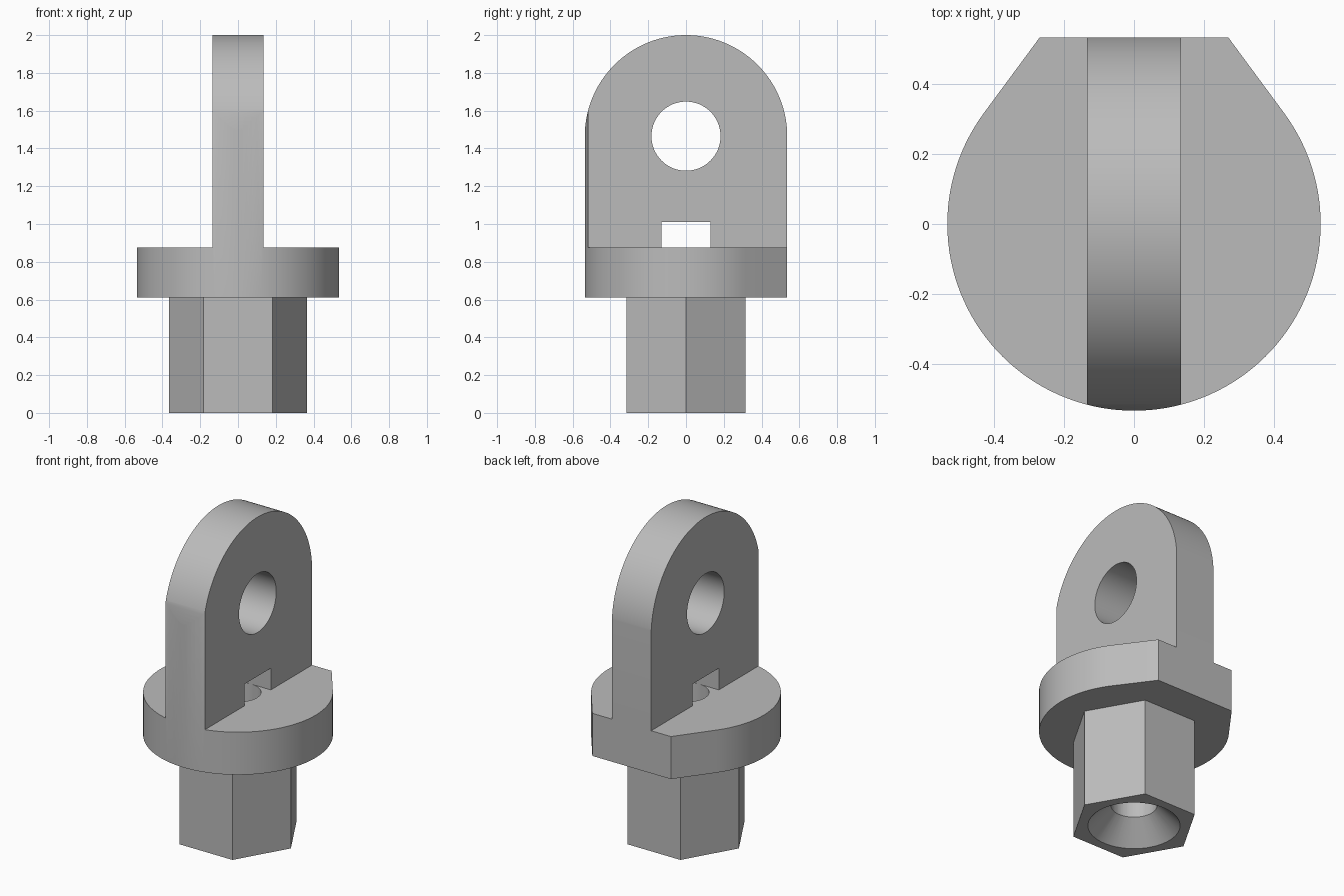
import bpy, bmesh
from math import sin, cos, pi, atan2, radians
from mathutils import Matrix, Vector

R = 0.535            # flange radius
TAB = 0.135          # half thickness of the upright tab
Z_FLANGE, Z_SHOULDER, Z_TOP = 0.61, 0.875, 2.0
HOLE_Z = Z_TOP - R
BORE = 0.13

cube = bpy.data.objects.get("Cube")
if cube:
    bpy.data.objects.remove(cube, do_unlink=True)

grey = bpy.data.materials.new("plain grey")
grey.use_nodes = True
colour = (0.5, 0.5, 0.5, 1)
grey.diffuse_color = colour
grey.node_tree.nodes["Principled BSDF"].inputs["Base Color"].default_value = colour


def arc(radius, start, end, steps, cx=0, cy=0):
    angles = [start + (end - start) * i / steps for i in range(steps + 1)]
    return [(cx + radius * cos(a), cy + radius * sin(a)) for a in angles]


def prism(name, outline, low, high, along_x=False):
    """Extrude a flat outline along z, or a (y, z) outline along x."""
    bm = bmesh.new()
    place = (lambda p: (low, p[0], p[1])) if along_x else (lambda p: (p[0], p[1], low))
    face = bm.faces.new([bm.verts.new(place(p)) for p in outline])
    shift = Vector((high - low, 0, 0)) if along_x else Vector((0, 0, high - low))
    top = bmesh.ops.extrude_face_region(bm, geom=[face])["geom"]
    bmesh.ops.translate(bm, vec=shift, verts=[v for v in top if isinstance(v, bmesh.types.BMVert)])
    return finish(name, bm)


def finish(name, bm):
    bmesh.ops.recalc_face_normals(bm, faces=bm.faces)
    mesh = bpy.data.meshes.new(name)
    bm.to_mesh(mesh)
    bm.free()
    mesh.materials.append(grey)
    obj = bpy.data.objects.new(name, mesh)
    bpy.context.collection.objects.link(obj)
    return obj


def box(name, x, y, z):
    return prism(name, [(x[0], y[0]), (x[1], y[0]), (x[1], y[1]), (x[0], y[1])], *z)


def cone(name, r_low, r_high, low, high):
    bm = bmesh.new()
    bmesh.ops.create_cone(bm, cap_ends=True, segments=64, radius1=r_low, radius2=r_high,
                          depth=high - low, matrix=Matrix.Translation((0, 0, (low + high) / 2)))
    return finish(name, bm)


def combine(target, tool, operation):
    mod = target.modifiers.new(operation, "BOOLEAN")
    mod.operation, mod.object, mod.solver = operation, tool, "EXACT"
    bpy.context.view_layer.objects.active = target
    bpy.ops.object.modifier_apply(modifier=mod.name)
    bpy.data.objects.remove(tool, do_unlink=True)


# Flange outline: round, with tangent sides running to a flat back
corner = 0.27
tangent = pi / 2 - 2 * atan2(corner, R)
plan = arc(R, pi - tangent, 2 * pi + tangent, 96) + [(corner, R), (-corner, R)]
body = prism("eye_lug", plan, Z_FLANGE, Z_TOP + 0.1)

# Rounded top of the upright tab
rim = R + 0.001
arch = arc(rim, 0, pi, 80, 0, Z_TOP - rim) + [(-rim, 0.5), (rim, 0.5)]
combine(body, prism("arch", arch, -0.7, 0.7, True), "INTERSECT")

# Shoulders cut away on both sides of the tab
for side in (-1, 1):
    span = sorted((side * TAB, side * 0.8))
    combine(body, box("shoulder", span, (-0.8, 0.8), (Z_SHOULDER, 2.2)), "DIFFERENCE")

# Hexagonal shank
hexagon = arc(0.364, 0, 5 * pi / 3, 5)
combine(body, prism("shank", hexagon, 0, Z_FLANGE + 0.1), "UNION")

# Eye, slot above the flange, bore and its countersink
eye = arc(0.183, 0, 2 * pi * 63 / 64, 63, 0, HOLE_Z)
combine(body, prism("eye", eye, -0.3, 0.3, True), "DIFFERENCE")
combine(body, box("slot", (-0.3, 0.3), (-BORE, BORE), (Z_SHOULDER, 1.01)), "DIFFERENCE")
combine(body, cone("bore", BORE, BORE, -0.1, 0.95), "DIFFERENCE")
combine(body, cone("countersink", 0.28, BORE - 0.01, -0.02, 0.14), "DIFFERENCE")

# Smooth curved walls, sharp edges
bpy.ops.object.select_all(action="DESELECT")
body.select_set(True)
bpy.context.view_layer.objects.active = body
bpy.ops.object.shade_smooth_by_angle(angle=radians(25))
